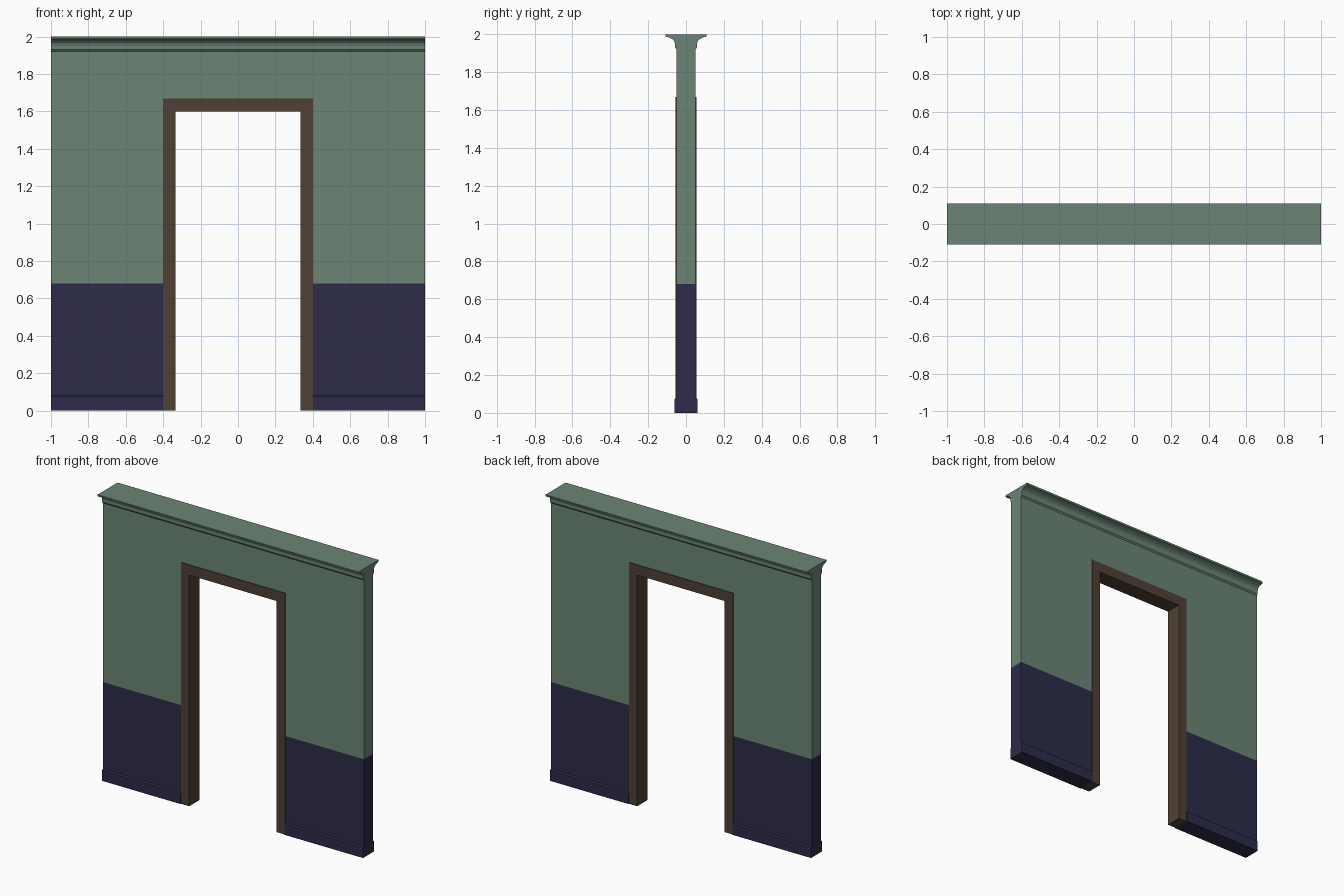
import bpy, bmesh

default = bpy.data.objects.get("Cube")
if default:
    bpy.data.objects.remove(default, do_unlink=True)


def material(name, rgb):
    mat = bpy.data.materials.new(name)
    mat.use_nodes = True
    mat.diffuse_color = (*rgb, 1)
    mat.node_tree.nodes["Principled BSDF"].inputs["Base Color"].default_value = (*rgb, 1)
    return mat


green = material("sage green paint", (0.147, 0.235, 0.178))
navy = material("navy wainscot paint", (0.026, 0.025, 0.067))
brown = material("dark brown wood", (0.08, 0.053, 0.036))


def extrude(name, points, direction, mats):
    """Extrude a closed outline into a solid object."""
    bm = bmesh.new()
    face = bm.faces.new([bm.verts.new(p) for p in points])
    new = bmesh.ops.extrude_face_region(bm, geom=[face])["geom"]
    bmesh.ops.translate(bm, vec=direction,
                        verts=[v for v in new if isinstance(v, bmesh.types.BMVert)])
    bmesh.ops.recalc_face_normals(bm, faces=bm.faces)
    mesh = bpy.data.meshes.new(name)
    bm.to_mesh(mesh)
    bm.free()
    obj = bpy.data.objects.new(name, mesh)
    bpy.context.collection.objects.link(obj)
    for mat in mats:
        mesh.materials.append(mat)
    return obj


DADO, DOOR, HEAD, DEPTH = 0.68, 0.40, 1.67, 0.055

# Wall section: skirting, flat wall and coved cornice, mirrored front to back
side = [(0.06, 0), (0.06, 0.073), (0.05, 0.08), (0.05, 1.92), (0.058, 1.93),
        (0.058, 1.95), (0.063, 1.965), (0.074, 1.976), (0.09, 1.984),
        (0.108, 1.988), (0.11, 2)]
section = side + [(-y, z) for y, z in reversed(side)]
wall = extrude("wall", [(-1, y, z) for y, z in section], (2, 0, 0), [green, navy])

# Doorway cut through the wall
cut = [(-DOOR, -0.5, -0.5), (DOOR, -0.5, -0.5), (DOOR, -0.5, HEAD), (-DOOR, -0.5, HEAD)]
cutter = extrude("doorway_cutter", cut, (0, 1, 0), [green])
cutter.hide_render = True
mod = wall.modifiers.new("doorway", 'BOOLEAN')
mod.operation = 'DIFFERENCE'
mod.solver = 'EXACT'
mod.object = cutter
bpy.context.view_layer.objects.active = wall
wall.select_set(True)
bpy.ops.object.modifier_apply(modifier=mod.name)
bpy.data.objects.remove(cutter, do_unlink=True)

# Navy wainscot below the dado line
bm = bmesh.new()
bm.from_mesh(wall.data)
bmesh.ops.bisect_plane(bm, geom=bm.verts[:] + bm.edges[:] + bm.faces[:],
                       plane_co=(0, 0, DADO), plane_no=(0, 0, 1))
for f in bm.faces:
    f.material_index = int(f.calc_center_median().z < DADO)
bm.to_mesh(wall.data)
bm.free()

# Door frame: two jambs and a head in one piece
inner, top = 0.335, 1.60
half = [(DOOR, HEAD), (DOOR, 0), (inner, 0), (inner, top)]
outline = half + [(-x, z) for x, z in reversed(half)]
extrude("door_frame", [(x, -DEPTH, z) for x, z in outline], (0, 2 * DEPTH, 0), [brown])
